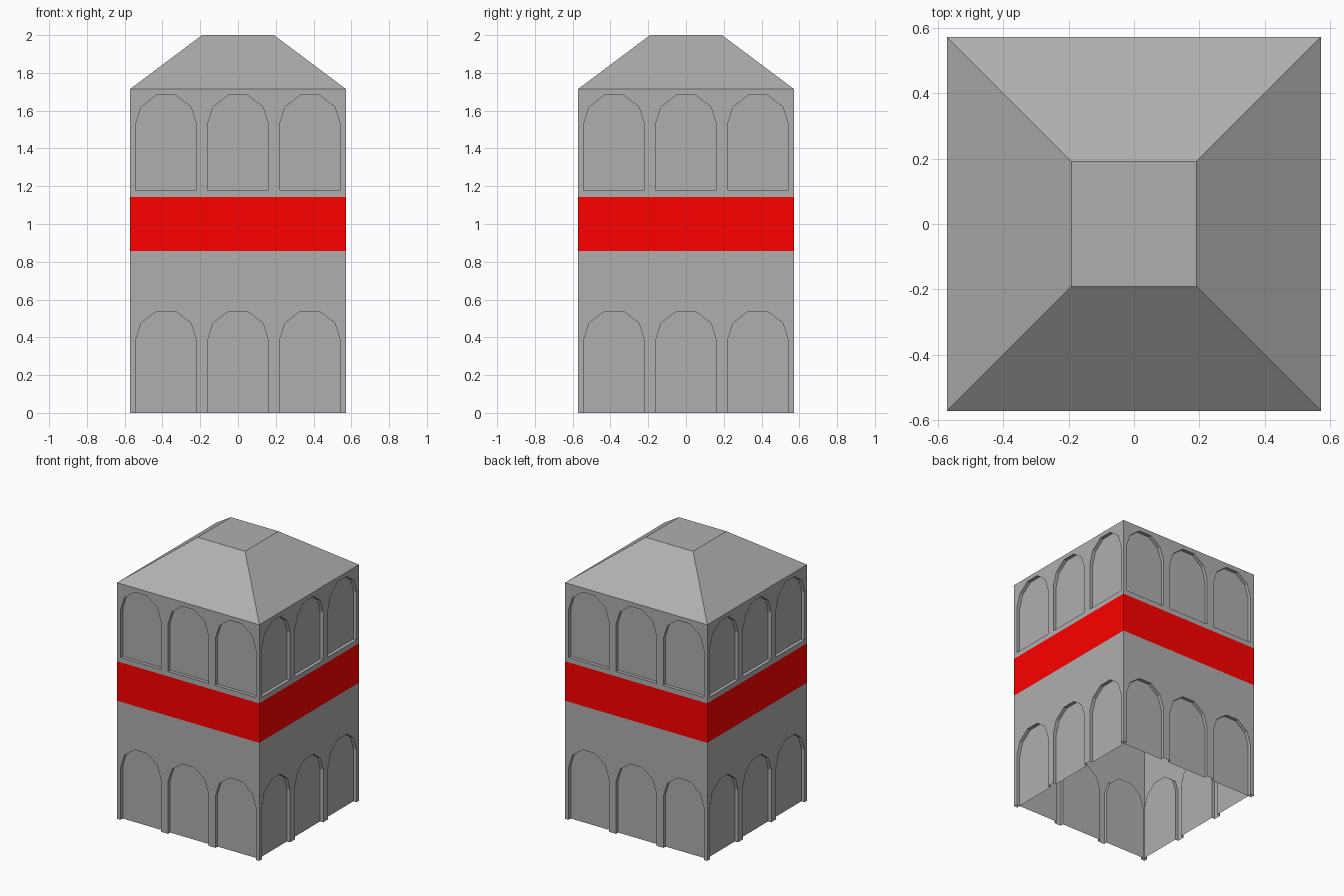
import bpy, bmesh
from mathutils import Matrix, Vector

if "Cube" in bpy.data.objects:
    bpy.data.objects.remove(bpy.data.objects["Cube"])

H = 0.5714      # half width of the tower
CELL = H / 3    # half width of one arch bay
DEPTH = 0.025   # recess depth


def paint(name, colour):
    mat = bpy.data.materials.new(name)
    mat.diffuse_color = (*colour, 1)
    mat.use_nodes = True
    mat.node_tree.nodes["Principled BSDF"].inputs["Base Color"].default_value = mat.diffuse_color
    return mat


grey = paint("grey", (0.43, 0.43, 0.43))
red = paint("red", (1.0, 0.0, 0.0))


def finish(bm, name, material):
    bmesh.ops.remove_doubles(bm, verts=bm.verts, dist=1e-4)
    me = bpy.data.meshes.new(name)
    bm.to_mesh(me)
    bm.free()
    me.materials.append(material)
    ob = bpy.data.objects.new(name, me)
    bpy.context.collection.objects.link(ob)


def arched_storey(name, z0, z1, sill, offset):
    """Four outer walls, each with three recessed arch panels."""
    bm = bmesh.new()
    w = 0.162
    curve = [(0.05, 0.538), (0.132, 0.475), (w, 0.381)]
    right = [(x, z + offset) for x, z in curve] + [(w, sill)]
    open_base = abs(sill - z0) < 1e-6
    for k in range(4):
        rot = Matrix.Rotation(k * 1.5707963268, 3, 'Z')
        for i in (-1, 0, 1):
            cx = i * 2 * CELL

            def face(pts):
                bm.faces.new([bm.verts.new(rot @ Vector((cx + x, d - H, z)))
                              for x, d, z in pts])

            # wall surface on each side of the arch centre line
            half = [(CELL, z0), (CELL, z1), (0, z1), (0, right[0][1])] + right
            if not open_base:
                half = [(0, z0)] + half + [(0, sill)]
            face([(x, 0, z) for x, z in half])
            face([(-x, 0, z) for x, z in reversed(half)])

            # recessed panel and its reveals
            loop = right[::-1] + [(-x, z) for x, z in right]
            face([(x, DEPTH, z) for x, z in loop])
            for j, a in enumerate(loop):
                b = loop[(j + 1) % len(loop)]
                if open_base and j == len(loop) - 1:
                    continue
                face([(a[0], 0, a[1]), (b[0], 0, b[1]),
                      (b[0], DEPTH, b[1]), (a[0], DEPTH, a[1])])
    finish(bm, name, grey)


def square_ring(name, z0, h0, z1, h1, material, cap=False):
    """Four sloping or upright sides between two squares."""
    bm = bmesh.new()
    corners = [(-1, -1), (1, -1), (1, 1), (-1, 1)]
    low = [bm.verts.new((x * h0, y * h0, z0)) for x, y in corners]
    top = [bm.verts.new((x * h1, y * h1, z1)) for x, y in corners]
    for i in range(4):
        j = (i + 1) % 4
        bm.faces.new((low[i], low[j], top[j], top[i]))
    if cap:
        bm.faces.new(top)
    finish(bm, name, material)


arched_storey("lower_walls", 0.0, 0.857, 0.0, 0.0)
square_ring("red_band", 0.857, H, 1.143, H, red)
arched_storey("upper_walls", 1.143, 1.7143, 1.179, 1.144)
square_ring("roof", 1.7143, H, 2.0, 0.1905, grey, cap=True)
